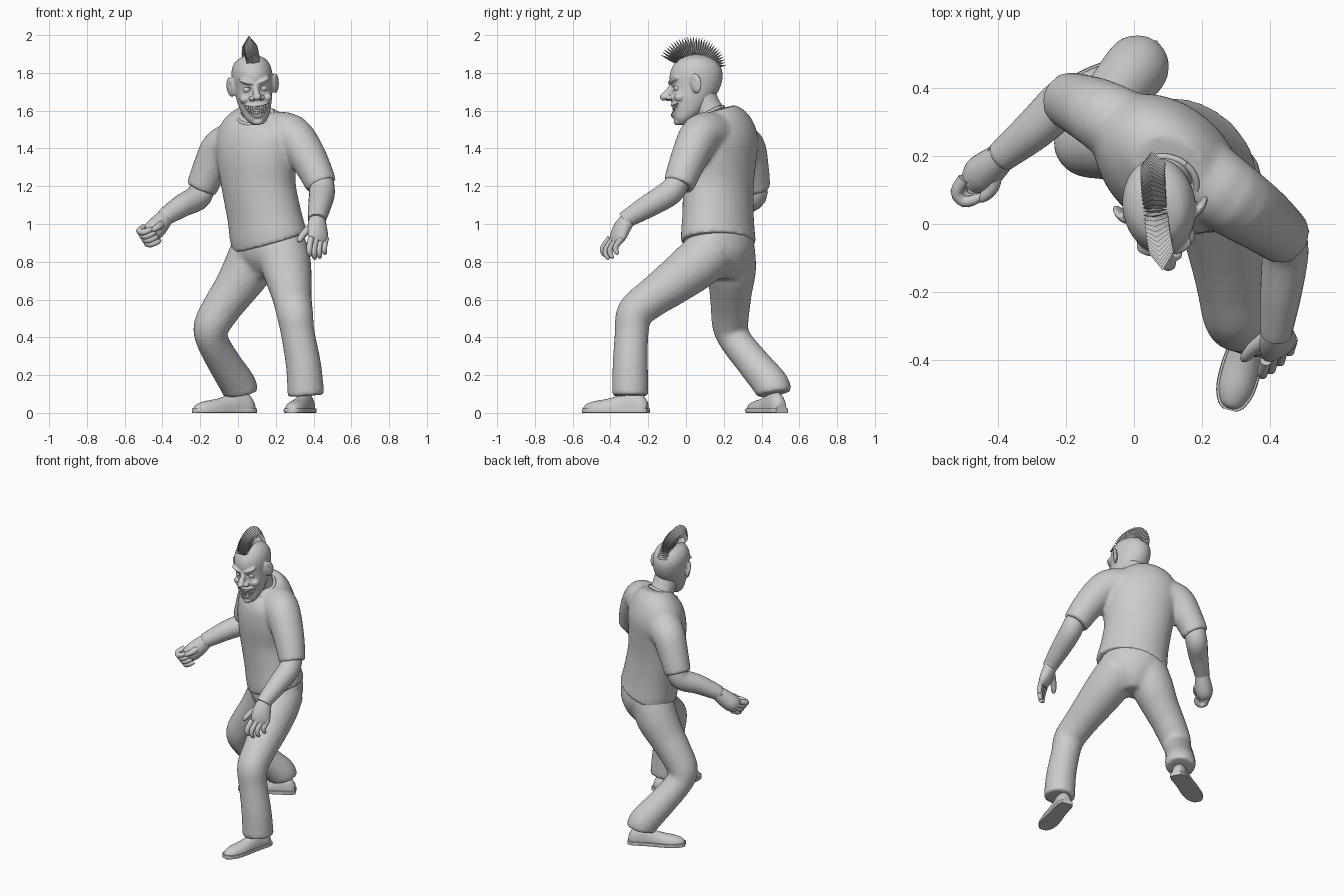
import bpy, bmesh, math
from mathutils import Vector, Matrix, Euler

if "Cube" in bpy.data.objects:
    bpy.data.objects.remove(bpy.data.objects["Cube"])

ACROSS = (0.77, -0.64, 0)      # hip / shoulder axis of the turned body
FORE = (0.64, 0.77, 0)
UP = (0, 0, 1)


def spline(rows, sub):
    """Catmull-Rom through rows of x, y, z, half width, half depth."""
    rows = [tuple(r) + (r[3],) if len(r) == 4 else tuple(r) for r in rows]
    out = []
    for i in range(len(rows) - 1):
        p0, p1, p2, p3 = (rows[max(i - 1, 0)], rows[i], rows[i + 1],
                          rows[min(i + 2, len(rows) - 1)])
        for k in range(sub):
            t = k / sub
            out.append([0.5 * (2 * b + (c - a) * t + (2 * a - 5 * b + 4 * c - d) * t * t
                               + (3 * b - a - 3 * c + d) * t ** 3)
                        for a, b, c, d in zip(p0, p1, p2, p3)])
    return out + [list(rows[-1])]


def loft(bm, rows, ref=ACROSS, n=24, sub=4, axis=None, clamp=None):
    """Skin elliptical rings along a path and cap both ends."""
    secs = spline(rows, sub)
    rings = []
    for i, s in enumerate(secs):
        a, b = secs[max(i - 1, 0)], secs[min(i + 1, len(secs) - 1)]
        t = Vector(axis) if axis else (Vector(b[:3]) - Vector(a[:3])).normalized()
        u = Vector(ref)
        u = (u - t * u.dot(t)).normalized()
        v = t.cross(u)
        ring = []
        for k in range(n):
            g = 2 * math.pi * k / n
            co = Vector(s[:3]) + u * s[3] * math.cos(g) + v * s[4] * math.sin(g)
            if clamp:
                co.z = min(max(co.z, clamp[0]), clamp[1])
            ring.append(bm.verts.new(co))
        rings.append(ring)
    for r, q in zip(rings, rings[1:]):
        for k in range(n):
            bm.faces.new((r[k], r[(k + 1) % n], q[(k + 1) % n], q[k]))
    bm.faces.new(rings[0][::-1])
    bm.faces.new(rings[-1])


def ball(bm, loc, size, rot=(0, 0, 0)):
    bmesh.ops.create_uvsphere(bm, u_segments=20, v_segments=12, radius=1,
                              matrix=Matrix.LocRotScale(Vector(loc), Euler(rot), Vector(size)))


def finish(name, bm, voxel=0, smooth=3, matrix=None, flat=False):
    bmesh.ops.recalc_face_normals(bm, faces=bm.faces)
    me = bpy.data.meshes.new(name)
    bm.to_mesh(me)
    bm.free()
    ob = bpy.data.objects.new(name, me)
    bpy.context.collection.objects.link(ob)
    if not flat:
        for p in me.polygons:
            p.use_smooth = True
        me.set_sharp_from_angle(angle=math.radians(50))
    if voxel:
        m = ob.modifiers.new("merge", 'REMESH')
        m.mode, m.voxel_size, m.use_smooth_shade = 'VOXEL', voxel, True
        m = ob.modifiers.new("soften", 'SMOOTH')
        m.factor, m.iterations = 0.5, smooth
    if matrix:
        ob.matrix_world = matrix
    return ob


# Shirt: torso and both sleeves merged
bm = bmesh.new()
loft(bm, [(.17, .172, .902, .222, .178), (.157, .17, .95, .222, .175), (.138, .17, 1.05, .213, .17),
          (.11, .17, 1.2, .213, .17), (.10, .17, 1.35, .235, .178), (.10, .18, 1.46, .24, .172),
          (.105, .178, 1.545, .195, .14), (.107, .165, 1.605, .11, .09)], n=40)
loft(bm, [(.17, .16, 1.47, .12), (.28, .08, 1.47, .112), (.375, .015, 1.345, .098), (.443, -.04, 1.205, .083)], FORE)
loft(bm, [(.02, .25, 1.43, .12), (-.085, .315, 1.405, .106), (-.145, .345, 1.3, .094),
          (-.195, .365, 1.185, .083)], FORE)
finish("shirt", bm, 0.011, 9)

# Shirt collar
bm = bmesh.new()
nrm = Vector((-.15, -.5, .85)).normalized()
e1 = nrm.orthogonal().normalized()
e2 = nrm.cross(e1)
ring = [Vector((.093, .118, 1.573)) + .092 * (e1 * math.cos(g) + e2 * math.sin(g))
        for g in [2 * math.pi * k / 24 for k in range(25)]]
loft(bm, [(*p, .01) for p in ring], nrm, 10, 2)
finish("collar", bm)

# Trousers: pelvis and both legs merged
bm = bmesh.new()
loft(bm, [(.165, .175, .96, .195, .16), (.165, .182, .86, .2, .165), (.163, .187, .78, .15, .135),
          (.16, .187, .71, .07, .08)], n=36)
loft(bm, [(.235, .15, .87, .135), (.255, .05, .78, .133), (.275, -.08, .68, .117), (.287, -.18, .608, .104),
          (.3, -.27, .53, .098), (.317, -.288, .42, .09), (.347, -.295, .25, .094), (.36, -.295, .09, .098)])
loft(bm, [(.1, .23, .87, .135), (.05, .24, .76, .132), (-.02, .237, .65, .115), (-.08, .235, .565, .105),
          (-.14, .235, .46, .096), (-.135, .265, .38, .086), (-.07, .36, .26, .089), (0, .45, .15, .096),
          (.014, .467, .1, .093)])
finish("trousers", bm, 0.011, 14)

# Shoes: upper plus wider sole, built pointing to -y and turned into place
SHOE = [(0, .028, .06), (.03, .043, .1), (.09, .044, .12), (.15, .046, .095), (.22, .053, .074),
        (.29, .05, .062), (.335, .032, .046), (.35, .012, .028)]
for name, heel, ang in (("front_shoe", (.375, -.205, 0), -.27), ("back_shoe", (.08, .505, 0), -1.09)):
    place = Matrix.Translation(heel) @ Matrix.Rotation(ang, 4, 'Z')
    bm = bmesh.new()
    loft(bm, [(0, -y, .02, w, h - .02) for y, w, h in SHOE], (1, 0, 0), clamp=(.012, 1))
    finish(name, bm, matrix=place)
    bm = bmesh.new()
    loft(bm, [(0, .006 - y * 1.03, .012, w + .007, .04) for y, w, h in SHOE], (1, 0, 0), clamp=(0, .024))
    finish(name + "_sole", bm, matrix=place)

# Forearms
for name, rows in (
    ("left_forearm", [(.44, -.03, 1.25, .06), (.445, -.08, 1.17, .068), (.432, -.2, 1.095, .061),
                      (.42, -.3, 1.035, .049), (.418, -.32, 1.02, .047)]),
    ("right_forearm", [(-.18, .365, 1.25, .06), (-.205, .36, 1.15, .068), (-.29, .28, 1.1, .061),
                       (-.375, .21, 1.045, .049), (-.385, .202, 1.037, .047)])):
    bm = bmesh.new()
    loft(bm, rows)
    finish(name, bm)

# Left hand: relaxed, fingers hanging
bm = bmesh.new()
loft(bm, [(.42, -.3, 1.035, .042, .038), (.42, -.335, .985, .055, .04), (.425, -.36, .935, .06, .033),
          (.428, -.375, .905, .05, .02)], (.8, .6, 0))
for i in range(4):
    x, y, s = .387 + .026 * i, -.402 + .021 * i, (.9, 1.05, 1, .8)[i]
    loft(bm, [(x, y, .925, .017), (x - .01 * s, y - .038 * s, .925 - .05 * s, .016),
              (x - .01 * s, y - .042 * s, .925 - .08 * s, .015), (x - .006 * s, y - .03 * s, .925 - .1 * s, .011),
              (x - .005 * s, y - .025 * s, .925 - .106 * s, .005)], (.8, .6, 0), 10, 3)
loft(bm, [(.39, -.335, .985, .024), (.35, -.365, .95, .019), (.328, -.39, .92, .016),
          (.32, -.4, .905, .007)], (1, 0, 0), 10, 3)
finish("left_hand", bm)

# Right hand: loose fist
bm = bmesh.new()
C = Vector((.5, .3, -.8)).normalized()
loft(bm, [(-.375, .21, 1.045, .042, .038), (-.415, .175, 1.0, .053, .05), (-.45, .145, .962, .055, .055),
          (-.475, .122, .942, .045, .04)], C)
for i in range(4):
    o = C * (i - 1.5) * .026
    loft(bm, [(*(Vector(p) + o), r) for p, r in (
        ((-.48, .145, .95), .018), ((-.502, .105, .932), .018), ((-.48, .078, .925), .017),
        ((-.445, .085, .938), .015), ((-.43, .1, .945), .006))], C, 10, 3)
loft(bm, [(-.41, .15, 1.0, .024), (-.415, .11, .99, .02), (-.44, .08, .975, .016),
          (-.46, .07, .966, .007)], C, 10, 3)
finish("right_hand", bm)

# Neck
bm = bmesh.new()
loft(bm, [(.1, .165, 1.53, .082), (.09, .115, 1.61, .075), (.085, .08, 1.69, .075)])
finish("neck", bm)

# Head parts share one slightly turned and tilted frame
HEAD = (Matrix.Translation((.08, .05, 1.72)) @ Matrix.Rotation(math.radians(6), 4, 'Z')
        @ Matrix.Rotation(math.radians(-5), 4, 'Y') @ Matrix.Translation((0, -.05, -1.72)))


def mouth(t, dz, inset=0):
    x = .058 * t
    return (x, .015 + inset - .088 * math.sqrt(1 - (x / .082) ** 2), 1.602 + .03 * t * t + dz * (1 - t * t))


STEPS = [k / 4 - 1 for k in range(9)]
bm = bmesh.new()
loft(bm, [(0, -.025, 1.526, .03, .022), (0, -.01, 1.555, .058, .056), (0, .015, 1.6, .078, .086),
          (0, .033, 1.66, .093, .112), (0, .05, 1.72, .101, .13), (0, .054, 1.78, .107, .141),
          (0, .056, 1.83, .102, .129), (0, .055, 1.87, .077, .095), (0, .055, 1.895, .03, .04)],
     (1, 0, 0), 40, axis=UP)
for dz in (.026, -.03):                                   # lips
    loft(bm, [(*mouth(t, dz), .01) for t in STEPS], UP, 10, 2)
loft(bm, [(0, -.068, 1.75, .012), (0, -.09, 1.705, .017), (0, -.115, 1.675, .021)], (1, 0, 0), 12)
ball(bm, (0, -.12, 1.672), (.022, .02, .019))             # nose tip
ball(bm, (0, -.048, 1.54), (.028, .02, .018))             # chin
for s in (-1, 1):
    ball(bm, (s * .025, -.092, 1.666), (.018, .02, .014))               # nostril wing
    ball(bm, (s * .042, -.068, 1.755), (.044, .024, .013), (0, -s * .35, s * .3))  # brow
    ball(bm, (s * .06, -.04, 1.665), (.027, .03, .024))                 # cheek
    ball(bm, (s * .119, .04, 1.735), (.012, .033, .054), (.1, s * .12, -s * .6))  # ear
head = finish("head", bm, 0.0055, 2, HEAD)

# Cutter for mouth, eye sockets and ear hollows
bm = bmesh.new()
loft(bm, [(*mouth(t, -.002, .004), .022 * (1.04 - t * t) + .002, .022) for t in STEPS], UP, 12, 2)
for s in (-1, 1):
    ball(bm, (s * .045, -.078, 1.715), (.024, .022, .015))
    ball(bm, (s * .132, .022, 1.738), (.011, .02, .03), (0, 0, -s * .6))
cut = finish("face_cutter", bm, matrix=HEAD)
cut.hide_render = True
cut.display_type = 'WIRE'
mod = head.modifiers.new("hollows", 'BOOLEAN')
mod.operation, mod.object = 'DIFFERENCE', cut

# Eyes
bm = bmesh.new()
for s in (-1, 1):
    ball(bm, (s * .045, -.052, 1.715), (.019, .018, .018))
finish("eyes", bm, matrix=HEAD)

# Teeth: two curved rows
bm = bmesh.new()
for dz in (.012, -.016):
    for k in range(10):
        t = (k - 4.5) / 5.4
        bmesh.ops.create_cube(bm, size=1, matrix=Matrix.LocRotScale(
            Vector(mouth(t, dz, .006)), Euler((0, 0, t * .8)), Vector((.0095, .01, .02 * (1 - .5 * t * t)))))
finish("teeth", bm, matrix=HEAD, flat=True)

# Mohawk: fan of pointed blades over the skull
bm = bmesh.new()
N = 30
for i in range(N):
    g = math.radians(153 - 142 * i / (N - 1))
    d, side = Vector((0, math.cos(g), math.sin(g))), Vector((0, -math.sin(g), math.cos(g)))
    org, tip = Vector((0, .04, 1.808)), .197 - .018 * i / N
    levels = [[bm.verts.new(org + d * r + Vector((x * w, 0, 0)) + side * y * th)
               for x, y in ((-1, 0), (0, -1), (1, 0), (0, 1))]
              for r, w, th in ((.04, .03, .004), (.14, .036, .0075))]
    top = bm.verts.new(org + d * tip)
    bm.faces.new(levels[0])
    for k in range(4):
        j = (k + 1) % 4
        bm.faces.new((levels[0][k], levels[0][j], levels[1][j], levels[1][k]))
        bm.faces.new((levels[1][k], levels[1][j], top))
finish("mohawk", bm, matrix=HEAD, flat=True)
